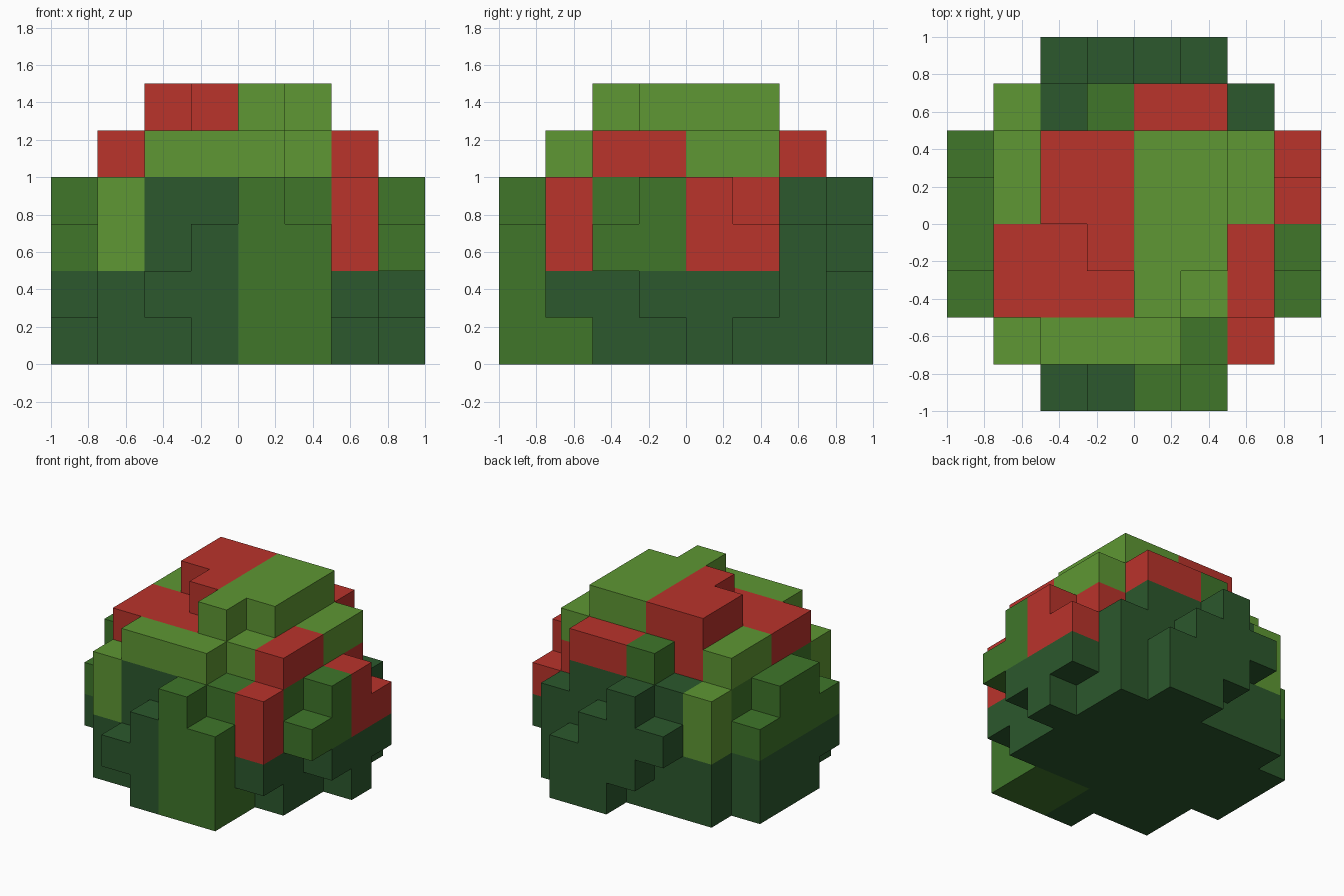
import bpy
import bmesh
from mathutils import Vector

cube = bpy.data.objects.get("Cube")
if cube:
    bpy.data.objects.remove(cube, do_unlink=True)

CELL = 0.25
HALF = 4

# Leaf column heights, one row per step from front to back, in cells
TOPS = [
    "..2343..",
    ".455544.",
    "35556553",
    "45566654",
    "45666654",
    "35666653",
    ".445553.",
    "..3432..",
]
# Columns that hang above the ground: (x cell, y cell) -> lowest cell
RAISED = {(2, 0): 1, (6, 1): 1, (0, 2): 1, (7, 2): 2,
          (7, 3): 1, (7, 5): 1, (2, 7): 2, (3, 7): 1}

# Foliage colours in clumps two cells wide: one list per level, rows front to back
CLUMPS = [
    ["DDMD", "DDDD", "DDDD", "DDDD"],
    ["LDMR", "MMMM", "MMMR", "LDDD"],
    ["LLLL", "RRLR", "LRLL", "MMRR"],
]
LEAVES = {
    "D": ("dark_leaves", "dark green", (0.025, 0.098, 0.026)),
    "M": ("mid_leaves", "mid green", (0.050, 0.180, 0.023)),
    "L": ("light_leaves", "light green", (0.112, 0.309, 0.033)),
    "R": ("red_blossoms", "blossom red", (0.491, 0.033, 0.024)),
}


def make_material(name, rgb):
    mat = bpy.data.materials.new(name)
    mat.use_nodes = True
    colour = (*rgb, 1.0)
    mat.diffuse_color = colour
    bsdf = next(n for n in mat.node_tree.nodes if n.type == "BSDF_PRINCIPLED")
    bsdf.inputs["Base Color"].default_value = colour
    bsdf.inputs["Roughness"].default_value = 0.9
    return mat


def filled_cells():
    cells = set()
    for j, row in enumerate(TOPS):
        for i, top in enumerate(row):
            if top != ".":
                for k in range(RAISED.get((i, j), 0), int(top)):
                    cells.add((i, j, k))
    return cells


def clump_key(cell):
    i, j, k = (c // 2 for c in cell)
    return CLUMPS[k][j][i]


def add_outer_faces(bm, cell, cells):
    """Add the sides of one cell that no neighbour covers."""
    centre = Vector(cell) + Vector((0.5, 0.5, 0.5)) - Vector((HALF, HALF, 0))
    for axis in range(3):
        for sign in (-1, 1):
            neighbour = list(cell)
            neighbour[axis] += sign
            if tuple(neighbour) in cells:
                continue
            out, u, v = Vector(), Vector(), Vector()
            out[axis] = sign * 0.5
            u[(axis + 1) % 3] = 0.5
            v[(axis + 2) % 3] = 0.5 * sign
            corners = (-u - v, u - v, u + v, -u + v)
            bm.faces.new([bm.verts.new((centre + out + c) * CELL) for c in corners])


# Bush: one flat-faced object for each leaf colour
cells = filled_cells()
for key, (part, colour_name, rgb) in LEAVES.items():
    bm = bmesh.new()
    for cell in sorted(cells):
        if clump_key(cell) == key:
            add_outer_faces(bm, cell, cells)
    bmesh.ops.remove_doubles(bm, verts=bm.verts, dist=0.001)
    mesh = bpy.data.meshes.new(part)
    bm.to_mesh(mesh)
    bm.free()
    mesh.materials.append(make_material(colour_name, rgb))
    bpy.context.collection.objects.link(bpy.data.objects.new(part, mesh))
